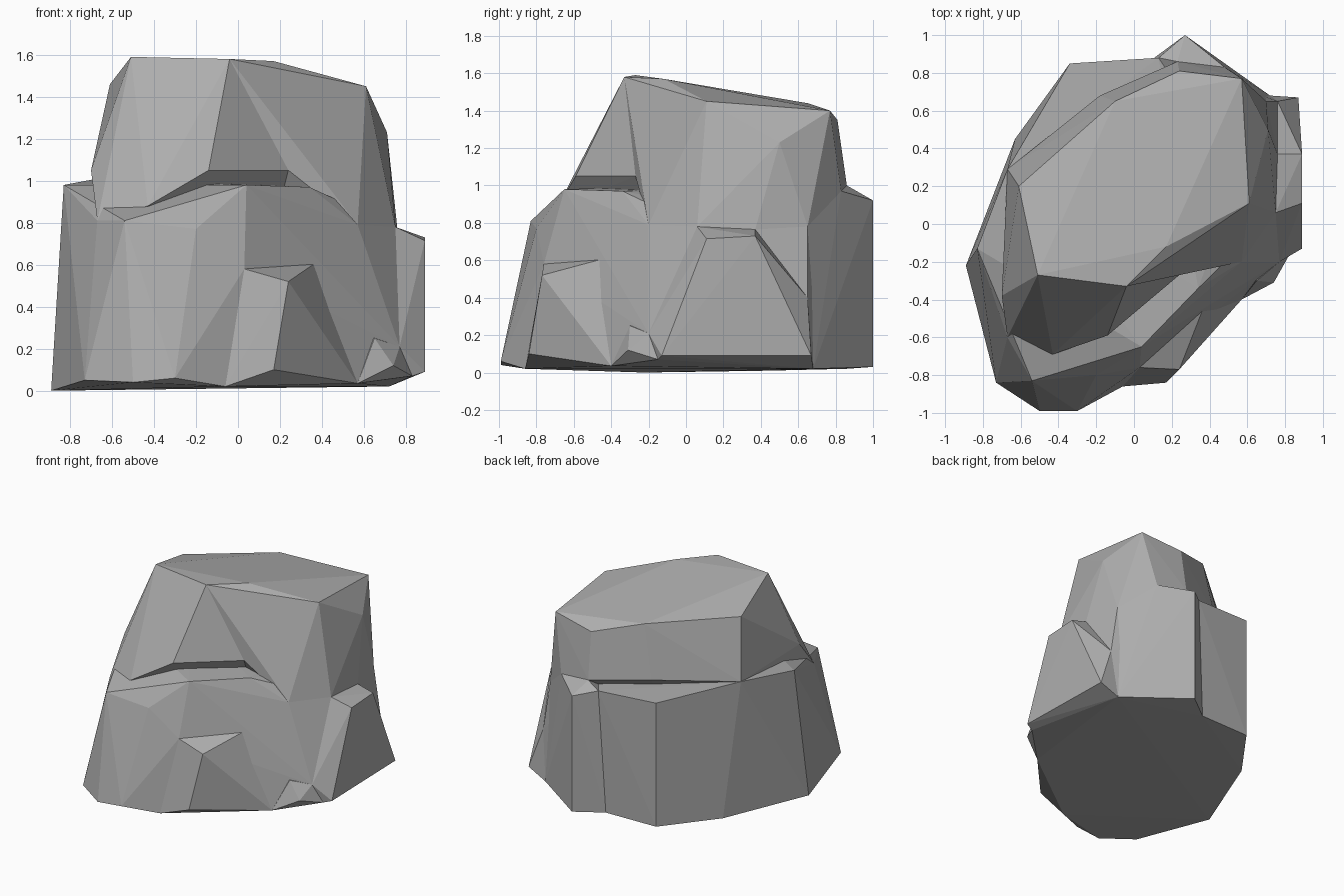
import bpy
import bmesh

# Remove the default cube
default_cube = bpy.data.objects.get("Cube")
if default_cube:
    bpy.data.objects.remove(default_cube, do_unlink=True)

# One plain stone colour
stone = bpy.data.materials.new("grey_stone")
stone.use_nodes = True
colour = (0.42, 0.42, 0.42, 1)
stone.diffuse_color = colour
for node in stone.node_tree.nodes:
    if node.type == 'BSDF_PRINCIPLED':
        node.inputs["Base Color"].default_value = colour
        node.inputs["Roughness"].default_value = 0.9


def chunk(name, *points):
    """Make one faceted lump of stone: the convex hull of its corner points."""
    bm = bmesh.new()
    for point in points:
        bm.verts.new(point)
    result = bmesh.ops.convex_hull(bm, input=bm.verts[:])
    spare = {g for g in result["geom_interior"] + result["geom_unused"]
             if isinstance(g, bmesh.types.BMVert)}
    bmesh.ops.delete(bm, geom=list(spare), context='VERTS')
    bmesh.ops.recalc_face_normals(bm, faces=bm.faces[:])
    mesh = bpy.data.meshes.new(name)
    bm.to_mesh(mesh)
    bm.free()
    mesh.materials.append(stone)
    rock_part = bpy.data.objects.new(name, mesh)
    bpy.context.collection.objects.link(rock_part)
    return rock_part


# Corners of the sloping summit
summit_front_left = (-.51, -.27, 1.59)
summit_front_mid = (-.04, -.33, 1.58)
summit_notch = (.17, -.12, 1.57)
summit_right = (.61, .11, 1.45)
summit_back_right = (.57, .77, 1.4)
summit_back = (.24, .81, 1.35)
summit_back_mid = (-.1, .65, 1.44)
summit_left = (-.61, .2, 1.46)

# Corners of the ledge that runs round the middle
ledge_left = (-.67, .29, 1.01)
ledge_front_left = (-.7, -.38, 1.05)
ledge_back_mid = (-.18, .68, 1.04)
ledge_back = (.23, .86, 1)
ledge_back_right = (.48, .83, .97)
ledge_front = (-.14, -.59, 1.05)
ledge_notch = (.24, -.27, 1.05)
shoulder_front = (.57, -.2, .79)
shoulder_right = (.75, .06, .78)
shoulder_mid = (.76, .37, .765)
shoulder_back = (.7, .65, .78)

# Corners shared by the lower lumps
wedge_left = (.03, -.76, .58)
wedge_right = (.4, -.36, .63)
base_front = (-.06, -.86, .02)
base_right = (.57, -.4, .035)
base_back_right = (.72, .68, .02)
base_back = (.08, .86, .02)
rib_top = (.13, .88, .95)
foot_top = (.77, -.2, .21)
foot_side = (.83, -.15, .07)
flank_corner = (.76, .65, .4)
middle = (.1, .1, .5)

# Upper left lump
chunk("crown_left",
      summit_front_left, summit_front_mid, summit_notch, summit_back_mid,
      summit_left, ledge_left, ledge_front_left, ledge_back_mid,
      ledge_front, ledge_notch, (-.43, -.69, .88), (-.67, -.6, .81), middle)

# Upper right lump, set back at the front
chunk("crown_right",
      summit_front_mid, summit_notch, summit_right, summit_back_right,
      summit_back, summit_back_mid, ledge_back_mid, ledge_back,
      ledge_back_right, ledge_notch, shoulder_front, shoulder_right,
      shoulder_mid, shoulder_back, (.71, .5, 1.23), middle)

# Broad lower body
chunk("lower_body",
      (-.89, -.22, 0), (-.73, -.84, .05), (-.5, -.99, .04), (-.3, -.99, .06),
      base_front, base_right, base_back_right, base_back,
      (-.34, .85, .02), (-.63, .45, .01),
      (-.83, -.13, .98), (-.67, -.6, .81), (-.54, -.83, .81),
      (-.2, -.8, .77), (.04, -.65, .98), (.34, -.34, .97),
      wedge_left, wedge_right, shoulder_front, shoulder_right, shoulder_mid,
      shoulder_back, flank_corner, foot_top, foot_side,
      ledge_left, (-.34, .85, .97), rib_top)

# Wedge jutting from the front
chunk("front_wedge",
      wedge_left, wedge_right, (.24, -.77, .52), (.17, -.84, .1),
      base_front, base_right, middle)

# Small foot at the front right corner
chunk("corner_foot",
      base_right, (.74, -.31, .12), (.65, -.3, .25), foot_top, foot_side,
      middle)

# Sloping buttress on the flank
chunk("side_buttress",
      shoulder_right, shoulder_mid, flank_corner, foot_top, foot_side,
      base_back_right, (.89, .11, .715), (.89, .37, .73),
      (.87, .67, .09), (.89, -.13, .09), middle)

# Upright rib at the back
chunk("back_rib",
      base_back, rib_top, (.27, 1, .03), (.27, 1, .92),
      base_back_right, ledge_back, ledge_back_right, shoulder_back, middle)
